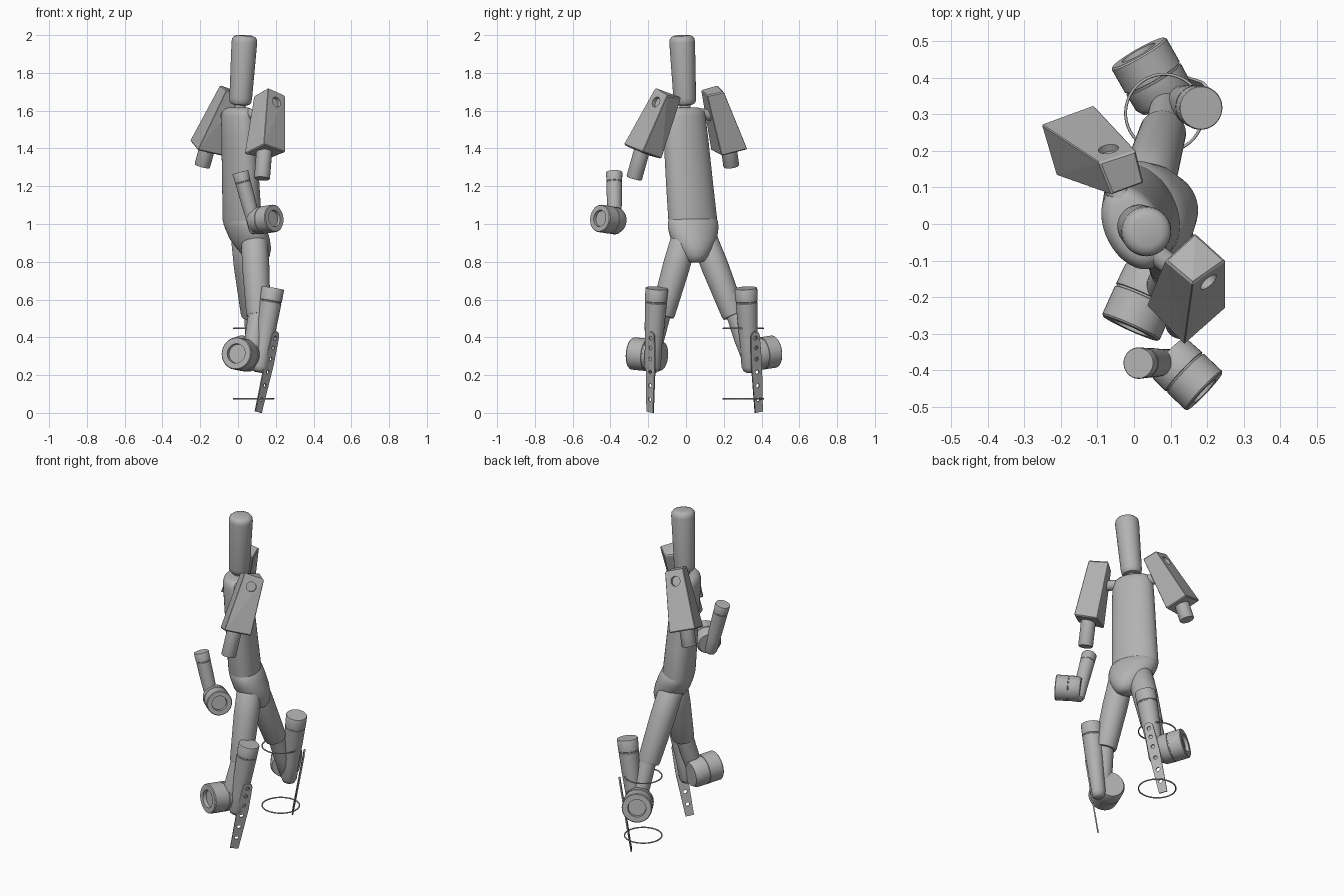
import bpy, bmesh, math
from mathutils import Vector, Matrix

if "Cube" in bpy.data.objects:
    bpy.data.objects.remove(bpy.data.objects["Cube"])

grey = bpy.data.materials.new("plain grey")
grey.diffuse_color = (0.45, 0.45, 0.45, 1)
grey.use_nodes = True
grey.node_tree.nodes["Principled BSDF"].inputs["Base Color"].default_value = grey.diffuse_color


def finish(name, bm, smooth=True):
    bmesh.ops.recalc_face_normals(bm, faces=bm.faces)
    me = bpy.data.meshes.new(name)
    bm.to_mesh(me)
    bm.free()
    return place(name, me, smooth)


def place(name, me, smooth=True):
    ob = bpy.data.objects.new(name, me)
    bpy.context.collection.objects.link(ob)
    me.materials.clear()
    me.materials.append(grey)
    if smooth:
        bpy.ops.object.select_all(action='DESELECT')
        ob.select_set(True)
        bpy.context.view_layer.objects.active = ob
        bpy.ops.object.shade_smooth_by_angle(angle=math.radians(35))
    return ob


def skin(name, rings):
    """Close a stack of equal-sized point rings into a solid."""
    bm = bmesh.new()
    vs = [[bm.verts.new(p) for p in r] for r in rings]
    n = len(vs[0])
    for r0, r1 in zip(vs, vs[1:]):
        for i in range(n):
            j = (i + 1) % n
            bm.faces.new((r0[i], r0[j], r1[j], r1[i]))
    bm.faces.new(vs[0])
    bm.faces.new(vs[-1])
    return finish(name, bm)


def loft(name, sections, turn, n=48):
    """Horizontal ellipses: (x, y, z, long radius, short radius)."""
    c, s = math.cos(turn), math.sin(turn)
    rings = []
    for x, y, z, a, b in sections:
        ring = []
        for i in range(n):
            t = math.tau * i / n
            u, v = a * math.cos(t), b * math.sin(t)
            ring.append((x + u * c - v * s, y + u * s + v * c, z))
        rings.append(ring)
    return skin(name, rings)


def lathe(name, p0, p1, profile, n=40):
    """Turned shape along p0-p1; profile holds (fraction, radius)."""
    p0, p1 = Vector(p0), Vector(p1)
    d = p1 - p0
    q = d.to_track_quat('Z', 'Y')
    return skin(name, [[p0 + d * t + q @ Vector((r * math.cos(math.tau * i / n),
                                                 r * math.sin(math.tau * i / n), 0))
                        for i in range(n)] for t, r in profile])


# head and neck
lathe("head", (.012, -.005, 1.63), (.036, -.022, 1.998),
      [(0, .035), (.01, .048), (.04, .057), (.1, .06), (.9, .068),
       (.95, .066), (.985, .056), (1, .04)])
lathe("neck", (.01, -.005, 1.58), (.012, -.005, 1.66), [(0, .03), (1, .03)])

# torso and pelvis
TURN = math.radians(-63)
loft("torso", [(.025, .037, .99, .134, .088), (.022, .036, 1.02, .138, .092),
               (.015, .02, 1.2, .133, .088), (.005, 0, 1.45, .126, .082),
               (0, -.01, 1.57, .121, .079), (0, -.01, 1.595, .115, .073),
               (0, -.01, 1.61, .1, .06), (0, -.01, 1.616, .08, .045)], TURN)
loft("pelvis", [(.022, .036, 1.03, .132, .088), (.028, .037, 1.015, .14, .096),
                (.04, .038, .98, .142, .1), (.062, .042, .92, .128, .1),
                (.085, .045, .87, .098, .088), (.098, .048, .83, .07, .07),
                (.105, .05, .805, .048, .048), (.108, .05, .795, .025, .025)], TURN)

# upper arm housings: four top corners, then the matching bottom corners
ARMS = {
    "right": ([(.25, -.10, 1.68), (.16, -.163, 1.72), (.085, -.10, 1.678), (.167, -.025, 1.67)],
              [(.25, -.23, 1.38), (.137, -.33, 1.42), (.035, -.224, 1.37), (.165, -.13, 1.345)],
              [(.142, -.225, 1.42), (.127, -.275, 1.24)],
              [(.03, -.06, 1.585), (.15, -.15, 1.57)]),
    "left": ([(.005, .2, 1.70), (-.095, .167, 1.735), (-.06, .08, 1.71), (.027, .112, 1.68)],
             [(-.112, .325, 1.395), (-.254, .273, 1.44), (-.213, .134, 1.39), (-.08, .19, 1.36)],
             [(-.15, .22, 1.45), (-.19, .24, 1.305)],
             [(-.03, .06, 1.585), (-.09, .17, 1.57)]),
}
for side, (top, low, stub, joint) in ARMS.items():
    bm = bmesh.new()
    for p in top + low:
        bm.verts.new(p)
    bmesh.ops.convex_hull(bm, input=bm.verts)
    box = finish(side + "_upper_arm", bm, smooth=False)
    bev = box.modifiers.new("edges", 'BEVEL')
    bev.width, bev.segments, bev.limit_method = .005, 1, 'ANGLE'
    bev.angle_limit = math.radians(35)

    # round recess near the top of the outer face
    t0, t1, b0, b1 = map(Vector, (top[0], top[1], low[0], low[1]))
    mid = (t0 + t1).lerp(b0 + b1, .18) / 2
    nrm = (t1 - t0).cross(b0 - t0).normalized()
    centre = sum((Vector(p) for p in top + low), Vector()) / 8
    if nrm.dot(mid - centre) < 0:
        nrm = -nrm
    cut = lathe(side + "_recess_cutter", mid - nrm * .02, mid + nrm * .04,
                [(0, .028), (1, .028)], 24)
    cut.hide_render = True
    cut.hide_viewport = True
    boo = box.modifiers.new("recess", 'BOOLEAN')
    boo.object, boo.operation, boo.solver = cut, 'DIFFERENCE', 'EXACT'

    lathe(side + "_upper_arm_stub", *stub, [(0, .042), (.97, .042), (1, .039)])
    lathe(side + "_shoulder_joint", *joint, [(0, .03), (1, .03)], 24)

# tapered cuff with a seam, and drum with a recessed end, used by forearm and shins


def cuff(name, p0, p1, r, thin):
    lathe(name, p0, p1, [(0, r * .96), (.01, r), (.15, r * .97), (.155, r * .93),
                         (.165, r * .93), (.17, r * .96), (.45, (r + thin) * .5),
                         (.7, thin), (.93, thin), (.98, thin * .8), (1, thin * .5)])


def drum(name, p0, p1, r):
    lathe(name, p0, p1, [(.12, r * .58), (.0, r * .6), (0, r * .95), (.03, r),
                         (.5, r), (.51, r * .96), (.54, r * .96), (.55, r),
                         (.88, r * .98), (1, r * .85)])


cuff("forearm", (.012, -.38, 1.275), (.1, -.378, .95), .043, .037)
drum("elbow_drum", (.193, -.457, 1.03), (.09, -.36, 1.015), .073)

# legs: thigh, shin, cuff, drum, blade
LEGS = {
    "right": (((.085, -.005, .94), (.108, -.125, .515)), (.065, -.2, .26),
              ((.185, -.155, .66), (.112, -.18, .215)),
              ((-.01, -.285, .315), (.062, -.125, .3)),
              ((.202, -.185, .43), (.107, -.19, .004)), (.707, .707, 0)),
    "left": (((.03, .085, .95), (.08, .255, .515)), (.1, .355, .24),
             ((.183, .317, .66), (.11, .34, .215)),
             ((.012, .468, .325), (.088, .335, .305)),
             ((.205, .365, .43), (.107, .385, .004)), (.57, -.82, 0)),
}


def blade(name, top, low, wide):
    """Flat perforated strip with rounded top."""
    top, low, wide = Vector(top), Vector(low), Vector(wide)
    up = top - low
    h = up.length
    up.normalize()
    wide = (wide - up * wide.dot(up)).normalized()
    cu = bpy.data.curves.new(name, 'CURVE')
    cu.dimensions, cu.fill_mode, cu.extrude = '2D', 'BOTH', .004

    def spline(pts):
        sp = cu.splines.new('POLY')
        sp.points.add(len(pts) - 1)
        for p, (x, y) in zip(sp.points, pts):
            p.co = (x, y, 0, 1)
        sp.use_cyclic_u = True

    def circle(y, r, a, n):
        return [(r * math.cos(a * i / n), y + r * math.sin(a * i / n)) for i in range(n + 1)]
    spline([(-.033, h * .6), (-.024, 0), (.024, 0), (.033, h * .6)] +
           circle(h - .027, .027, math.pi, 12))
    for f in (.16, .33, .5, .66, .8, .92):
        spline(circle(h * f, .011, math.tau * 15 / 16, 15))
    tmp = bpy.data.objects.new(name + "_outline", cu)
    bpy.context.collection.objects.link(tmp)
    deps = bpy.context.evaluated_depsgraph_get()
    me = bpy.data.meshes.new_from_object(tmp.evaluated_get(deps))
    bpy.data.objects.remove(tmp)
    m = Matrix((wide, up, wide.cross(up))).transposed().to_4x4()
    m.translation = low
    me.transform(m)
    place(name, me, smooth=False)


for side, (thigh, ankle, sock, hub, strip, wide) in LEGS.items():
    lathe(side + "_thigh", *thigh, [(0, .035), (.03, .058), (.08, .07), (.4, .072),
                                    (.97, .064), (1, .06)])
    lathe(side + "_shin", Vector(thigh[1]) + Vector((0, 0, .03)), ankle,
          [(0, .05), (.5, .05), (.95, .042), (1, .036)])
    cuff(side + "_shin_cuff", *sock, .06, .045)
    drum(side + "_ankle_drum", *hub, .086)
    blade(side + "_foot_blade", *strip, wide)

# two thin wire hoops around the left leg
for name, z in (("upper_hoop", .447), ("lower_hoop", .075)):
    bpy.ops.mesh.primitive_torus_add(location=(.083, .303, z), major_radius=.106, minor_radius=.004,
                                     major_segments=64, minor_segments=8)
    hoop = bpy.context.object
    hoop.name = name
    hoop.data.materials.append(grey)
    bpy.ops.object.shade_smooth_by_angle(angle=math.radians(60))
